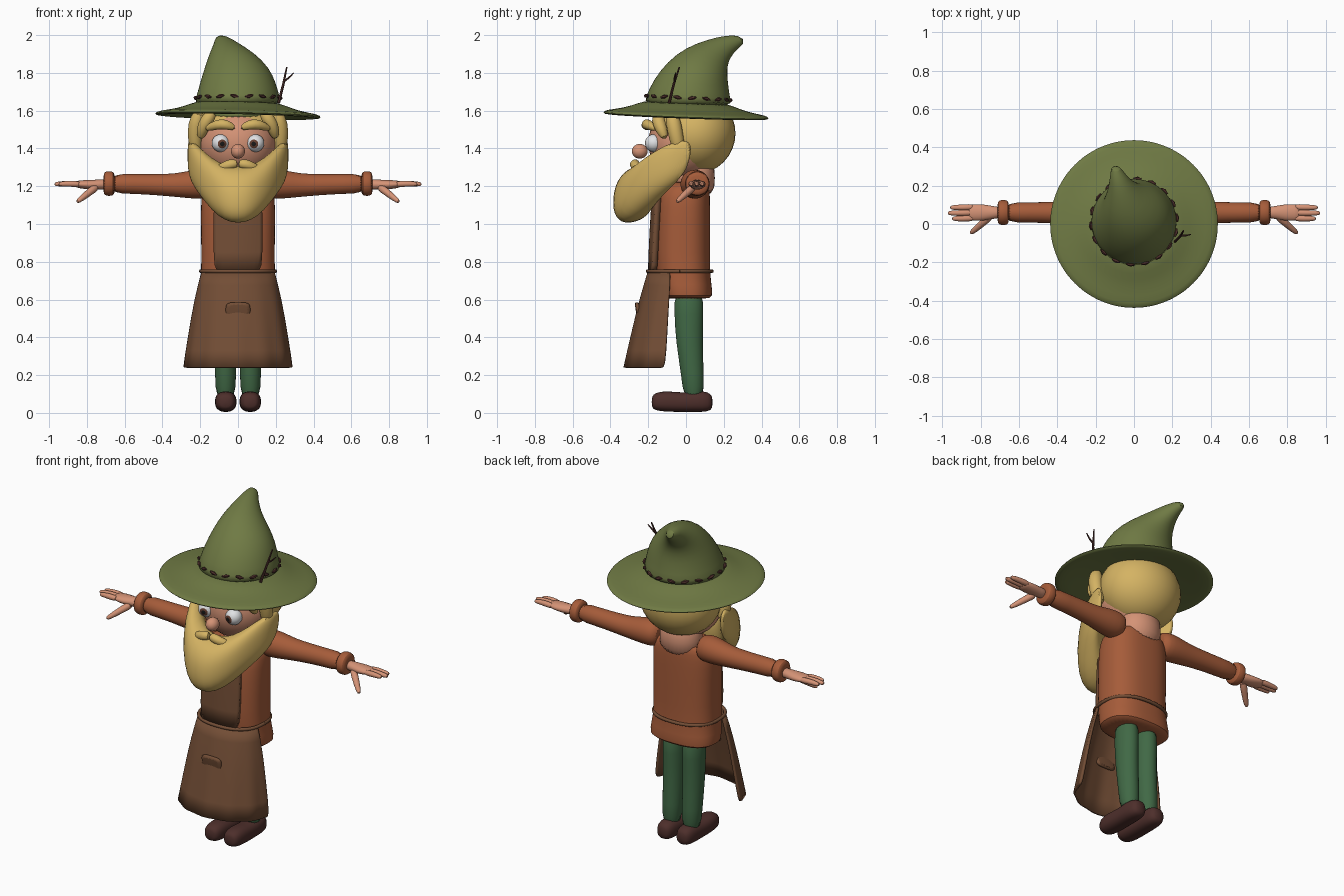
import bpy, bmesh, math
from mathutils import Vector as V, Matrix

if "Cube" in bpy.data.objects:
    bpy.data.objects.remove(bpy.data.objects["Cube"])


def material(name, r, g, b):
    m = bpy.data.materials.new(name)
    m.diffuse_color = (r, g, b, 1)
    m.use_nodes = True
    m.node_tree.nodes["Principled BSDF"].inputs["Base Color"].default_value = m.diffuse_color
    return m


HAT = material("hat green", .16, .195, .058)
HAIR = material("straw yellow", .66, .45, .125)
SKIN = material("skin", .66, .29, .18)
TUNIC = material("rust orange", .38, .107, .042)
APRON = material("apron brown", .17, .075, .036)
PANTS = material("trouser green", .052, .14, .06)
SHOE = material("dark brown", .075, .028, .024)
WHITE = material("eye white", .75, .76, .78)
IRIS = material("iris brown", .13, .05, .03)
PUPIL = material("pupil black", .01, .01, .01)


def finish(name, bm, mat, subsurf=0, normals=True):
    if normals:
        bmesh.ops.recalc_face_normals(bm, faces=bm.faces)
    me = bpy.data.meshes.new(name)
    bm.to_mesh(me)
    bm.free()
    me.materials.append(mat)
    ob = bpy.data.objects.new(name, me)
    bpy.context.collection.objects.link(ob)
    if subsurf:
        ob.modifiers.new("smooth", 'SUBSURF').levels = subsurf
    return ob


def oval(c, u, v, n=24, p=2.0):
    """Ring around c with half axes u and v; p above 2 is boxier."""
    c, u, v = V(c), V(u), V(v)
    out = []
    for i in range(n):
        a = 2 * math.pi * i / n
        x, y = math.cos(a), math.sin(a)
        out.append(c + u * math.copysign(abs(x) ** (2 / p), x)
                   + v * math.copysign(abs(y) ** (2 / p), y))
    return out


def loft(name, rings, mat, subsurf=1, closed=True):
    bm = bmesh.new()
    rows = [[bm.verts.new(q) for q in r] for r in rings]
    n = len(rows[0])
    for a, b in zip(rows, rows[1:]):
        for i in range(n if closed else n - 1):
            j = (i + 1) % n
            bm.faces.new((a[i], a[j], b[j], b[i]))
    if closed:
        bm.faces.new(rows[0][::-1])
        bm.faces.new(rows[-1])
    return finish(name, bm, mat, subsurf)


def tube(name, pts, radii, mat, n=12, subsurf=1):
    pts = [V(p) for p in pts]
    rings = []
    u = None
    for i, p in enumerate(pts):
        t = (pts[min(i + 1, len(pts) - 1)] - pts[max(i - 1, 0)]).normalized()
        u = t.orthogonal() if u is None else u - t * u.dot(t)
        u.normalize()
        rings.append(oval(p, u * radii[i], t.cross(u) * radii[i], n))
    return loft(name, rings, mat, subsurf)


def ball(name, c, r, mat, seg=32):
    bm = bmesh.new()
    bmesh.ops.create_uvsphere(bm, u_segments=seg, v_segments=seg // 2, radius=1)
    bm.transform(Matrix.Translation(c) @ Matrix.Diagonal((*r, 1)))
    return finish(name, bm, mat)


def stack(name, rows, mat, n=32, p=2.0, x=0):
    """Horizontal rings given as z, half width, front y, back y."""
    return loft(name, [oval((x, (f + b) / 2, z), (w, 0, 0), (0, (b - f) / 2, 0), n, p)
                       for z, w, f, b in rows], mat)


# Hat brim, crown with a bent tip, lining
def brim_ring(r, z):
    return [V((q.x, q.y, z - .022 * q.x - .036 * q.y))
            for q in oval((0, 0, 0), (r, 0, 0), (0, r, 0), 48)]


loft("hat_brim", [brim_ring(r, z) for r, z in (
    (.1, 1.6), (.2, 1.595), (.32, 1.578), (.425, 1.562), (.445, 1.575),
    (.425, 1.589), (.33, 1.602), (.255, 1.63), (.2, 1.65))], HAT)
crown = [(0, -.235, 1.62, .25, 1.62, .24), (0, -.21, 1.68, .235, 1.655, .222),
         (0, -.175, 1.76, .225, 1.73, .203), (-.005, -.1, 1.86, .218, 1.79, .172),
         (-.03, .0, 1.935, .22, 1.845, .125), (-.058, .11, 1.975, .238, 1.885, .078),
         (-.08, .21, 2.0, .268, 1.925, .045), (-.098, .29, 1.998, .315, 1.96, .022)]
loft("hat_crown", [oval((x, (yf + yb) / 2, (zf + zb) / 2), (w, 0, 0),
                        (0, (yf - yb) / 2, (zf - zb) / 2), 32)
                   for x, yf, zf, yb, zb, w in crown], HAT)
stack("hat_lining", [(1.545, .19, -.17, .2), (1.61, .19, -.175, .2)], HAT)

# Stitched band and twig on the hat
for i in range(18):
    pts = []
    for k in range(3):
        a = (i + .27 * k) * 2 * math.pi / 18
        y = .012 + .225 * math.sin(a)
        pts.append((.226 * math.cos(a), y, 1.668 - .05 * y + .005 * (-1) ** i * (k - 1)))
    tube("hat_stitch", pts, (.005, .011, .004), SHOE, 6, 0)
tube("twig", [(.215, -.09, 1.64), (.24, -.065, 1.74), (.258, -.035, 1.83)],
     (.008, .007, .004), SHOE, 6, 0)
tube("twig_branch", [(.243, -.06, 1.755), (.27, -.06, 1.775), (.295, -.055, 1.8)],
     (.006, .005, .003), SHOE, 6, 0)

# Head, neck, nose, hair
ball("head", (0, -.01, 1.43), (.205, .19, .195), SKIN)
stack("neck", [(1.14, .13, -.06, .15), (1.24, .125, -.06, .155), (1.36, .12, -.06, .15)], SKIN)
ball("nose", (0, -.245, 1.385), (.037, .042, .039), SKIN, 24)
ball("hair", (0, .05, 1.48), (.238, .212, .215), HAIR)

for s in (-1, 1):
    # Eyes: the pole looks forward, rings near it become pupil and iris
    gaze = V((-s * .2, -1, -.1)).normalized()
    bm = bmesh.new()
    bmesh.ops.create_uvsphere(bm, u_segments=24, v_segments=24, radius=.047)
    for f in bm.faces:
        ang = math.degrees(f.calc_center_median().angle(V((0, 0, 1))))
        f.material_index = 2 if ang < 14 else 1 if ang < 30 else 0
    rot = V((0, 0, 1)).rotation_difference(gaze).to_matrix().to_4x4()
    bm.transform(Matrix.Translation((s * .092, -.17, 1.428)) @ rot)
    eye = finish("eye", bm, WHITE)
    eye.data.materials.append(IRIS)
    eye.data.materials.append(PUPIL)

    tube("eyebrow", [(s * .015, -.2, 1.505), (s * .06, -.215, 1.528), (s * .11, -.205, 1.53),
                     (s * .175, -.155, 1.5)], (.016, .028, .03, .014), HAIR)
    tube("moustache", [(0, -.265, 1.32), (s * .04, -.275, 1.318), (s * .08, -.262, 1.3),
                       (s * .125, -.235, 1.29)], (.024, .028, .026, .012), HAIR)
    tube("front_lock", [(s * .13, -.145, 1.6), (s * .165, -.15, 1.55), (s * .19, -.13, 1.5),
                        (s * .2, -.11, 1.45)], (.03, .037, .034, .018), HAIR)
    tube("side_lock", [(s * .2, -.08, 1.6), (s * .226, -.065, 1.53), (s * .228, -.05, 1.45),
                       (s * .22, -.03, 1.36)], (.034, .043, .04, .03), HAIR)

# Beard: cross-sections from one cheek to the other: x, mid y, half y, top, bottom
half = [(.268, -.02, .045, 1.425, 1.31), (.252, -.055, .085, 1.448, 1.225),
        (.2, -.14, .105, 1.4, 1.155), (.14, -.215, .105, 1.345, 1.075),
        (.07, -.262, .115, 1.308, 1.018)]
sections = half + [(0, -.272, .118, 1.305, 1.005)] + [(-a, *r) for a, *r in half[::-1]]
loft("beard", [oval((x, y, (t + b) / 2), (0, hy, .025), (0, .01, (t - b) / 2), 24, 2.3)
               for x, y, hy, t, b in sections], HAIR)

# Tunic and belt
stack("tunic", [(.605, .175, -.1, .11), (.61, .212, -.135, .145), (.68, .202, -.145, .135),
                (.75, .194, -.165, .127), (.95, .196, -.162, .128), (1.1, .198, -.155, .128),
                (1.18, .19, -.14, .126), (1.215, .155, -.1, .12), (1.225, .1, -.06, .1)],
      TUNIC, 32, 2.5)
belt = oval((0, -.033, .75), (.197, 0, 0), (0, .17, 0), 40, 2.4)
tube("belt", belt + belt[:1], [.01] * 41, APRON, 8, 0)

# Apron: bib, flared open-backed skirt, pocket
bib = loft("apron_bib", [[V((.125 * k / 4, y + .022 * (k / 4) ** 2, z)) for k in range(-4, 5)]
                         for z, y in ((.75, -.187), (.95, -.18), (1.17, -.165))], APRON, 1, False)
skirt = []
for z, w, cy, d in ((.75, .186, -.08, .115), (.6, .224, -.09, .15),
                    (.42, .253, -.1, .182), (.24, .28, -.11, .212)):
    row = []
    for i in range(33):
        a = math.pi * (1 + i / 32)
        k = 1 + .03 * (.75 - z) * math.cos(12 * a)
        row.append(V((w * k * math.cos(a), cy + d * k * math.sin(a), z)))
    skirt.append(row)
skirt = loft("apron_skirt", skirt, APRON, 1, False)
for ob, t in ((bib, .03), (skirt, .014)):
    m = ob.modifiers.new("cloth", 'SOLIDIFY')
    m.thickness, m.offset = t, 0
loft("pocket", [oval((0, y, .54 + dz), (w, 0, 0), (0, -.2 * h, h), 24, 4)
                for y, w, h, dz in ((-.235, .067, .047, 0), (-.255, .067, .047, 0),
                                    (-.266, .06, .04, 0))], APRON)

for s in (-1, 1):
    # Legs and shoes
    stack("leg", [(.07, .054, -.015, .098), (.2, .056, -.025, .095), (.38, .059, -.055, .088),
                  (.52, .06, -.062, .092), (.66, .06, -.065, .095)], PANTS, 20, x=s * .066)
    loft("shoe", [oval((s * .065, y, (t + b) / 2), (w, 0, 0), (0, 0, (t - b) / 2), 20, 2.4)
                  for y, w, b, t in ((-.182, .03, .03, .085), (-.165, .05, .012, .108),
                                     (-.1, .06, .005, .118), (-.02, .056, .005, .105),
                                     (.06, .058, .004, .118), (.12, .05, .006, .112),
                                     (.142, .028, .025, .085))], SHOE)
    # Sleeve and cuff
    tube("sleeve", [(s * .13, .045, 1.21), (s * .17, .045, 1.212), (s * .24, .05, 1.21),
                    (s * .33, .057, 1.205), (s * .42, .06, 1.208), (s * .55, .06, 1.212),
                    (s * .68, .06, 1.214)],
         (.06, .08, .077, .062, .057, .052, .055), TUNIC, 20)
    tube("cuff", [(s * x, .06, 1.214) for x in (.652, .66, .683, .705, .713)],
         (.05, .064, .067, .064, .048), TUNIC, 20)
    # Hand: palm, three fingers, thumb
    loft("palm", [oval((s * x, .06, z), (0, w, 0), (0, 0, h), 16)
                  for x, z, w, h in ((.69, 1.21, .03, .03), (.74, 1.208, .034, .027),
                                     (.79, 1.208, .045, .026), (.84, 1.21, .044, .021),
                                     (.865, 1.211, .036, .016))], SKIN)
    for y, end in ((.028, .95), (.057, .972), (.086, .96)):
        tube("finger", [(s * .83, y + .003, 1.21), (s * .89, y, 1.214), (s * (end - .015), y, 1.212),
                        (s * end, y, 1.21)], (.018, .017, .014, .008), SKIN, 10)
    tube("thumb", [(s * .745, .045, 1.2), (s * .785, .01, 1.17), (s * .835, -.035, 1.13),
                   (s * .855, -.05, 1.115)], (.024, .02, .016, .009), SKIN, 10)

# Smooth shading with crisp edges
bpy.ops.object.select_all(action='SELECT')
bpy.context.view_layer.objects.active = bpy.context.selected_objects[0]
bpy.ops.object.shade_smooth_by_angle(angle=math.radians(50))
